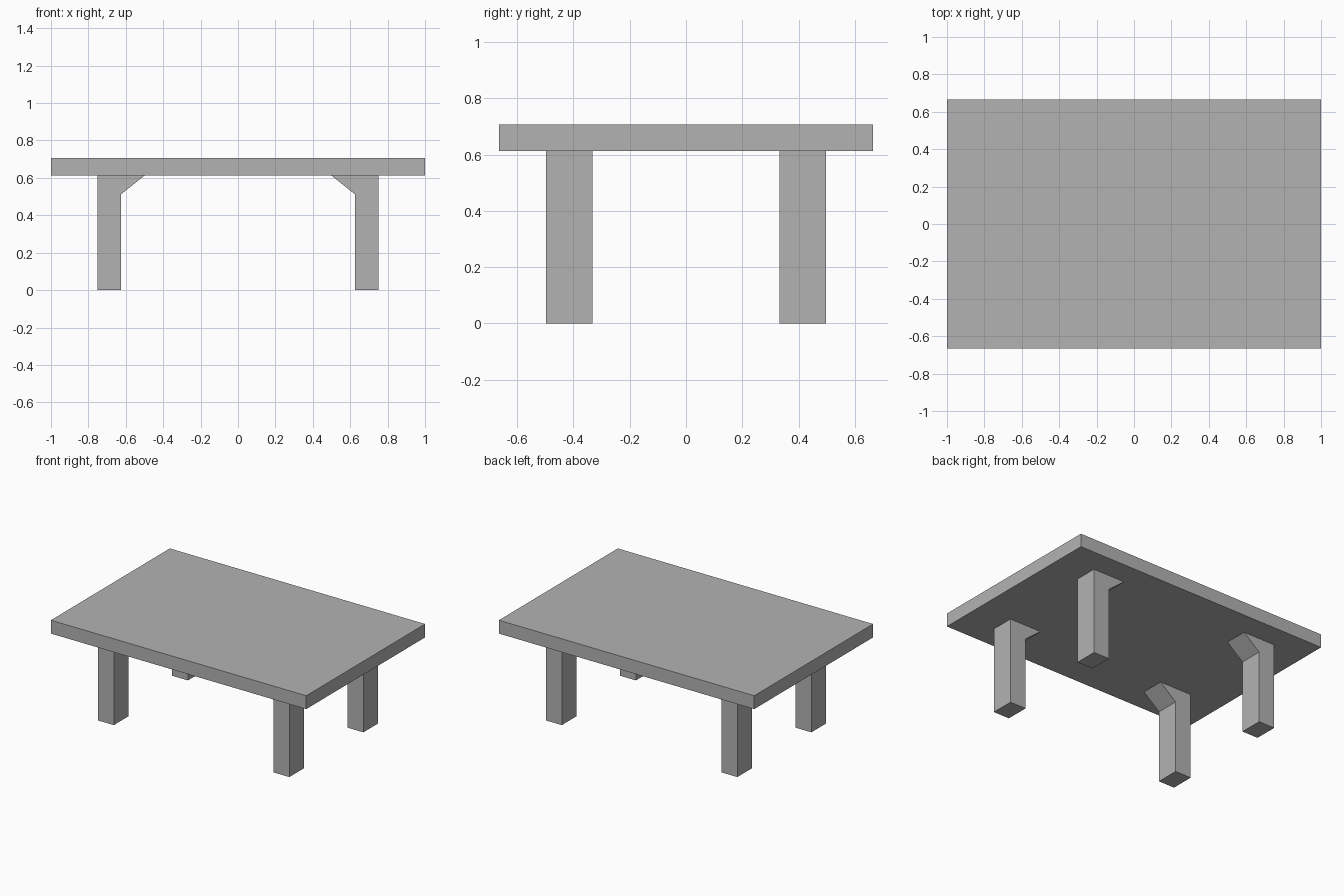
import bpy
import bmesh

cube = bpy.data.objects.get("Cube")
if cube:
    bpy.data.objects.remove(cube, do_unlink=True)

# One plain grey for the whole table
GREY = (0.45, 0.45, 0.45, 1.0)
grey = bpy.data.materials.new("grey")
grey.use_nodes = True
grey.diffuse_color = GREY
grey.node_tree.nodes["Principled BSDF"].inputs["Base Color"].default_value = GREY

TOP_Z, UNDER_Z = 0.707, 0.612


def extrude_profile(name, profile, y0, y1):
    """Extrude an (x, z) outline along y from y0 to y1."""
    bm = bmesh.new()
    face = bm.faces.new([bm.verts.new((x, y0, z)) for x, z in profile])
    moved = bmesh.ops.extrude_face_region(bm, geom=[face])["geom"]
    verts = [v for v in moved if isinstance(v, bmesh.types.BMVert)]
    bmesh.ops.translate(bm, verts=verts, vec=(0, y1 - y0, 0))
    bmesh.ops.recalc_face_normals(bm, faces=bm.faces)
    mesh = bpy.data.meshes.new(name)
    bm.to_mesh(mesh)
    bm.free()
    mesh.materials.append(grey)
    obj = bpy.data.objects.new(name, mesh)
    bpy.context.collection.objects.link(obj)
    return obj


# Table top slab
extrude_profile("table_top", [(-1, UNDER_Z), (1, UNDER_Z), (1, TOP_Z), (-1, TOP_Z)],
                -0.665, 0.665)

# Four legs, each with an angled brace reaching inwards under the top
leg = [(0.75, 0), (0.75, UNDER_Z), (0.5, UNDER_Z), (0.625, 0.512), (0.625, 0)]
for side, sx in (("left", 1), ("right", -1)):
    for end, sy in (("front", -1), ("back", 1)):
        extrude_profile(f"{end}_{side}_leg", [(sx * x, z) for x, z in leg],
                        sy * 0.332, sy * 0.497)
